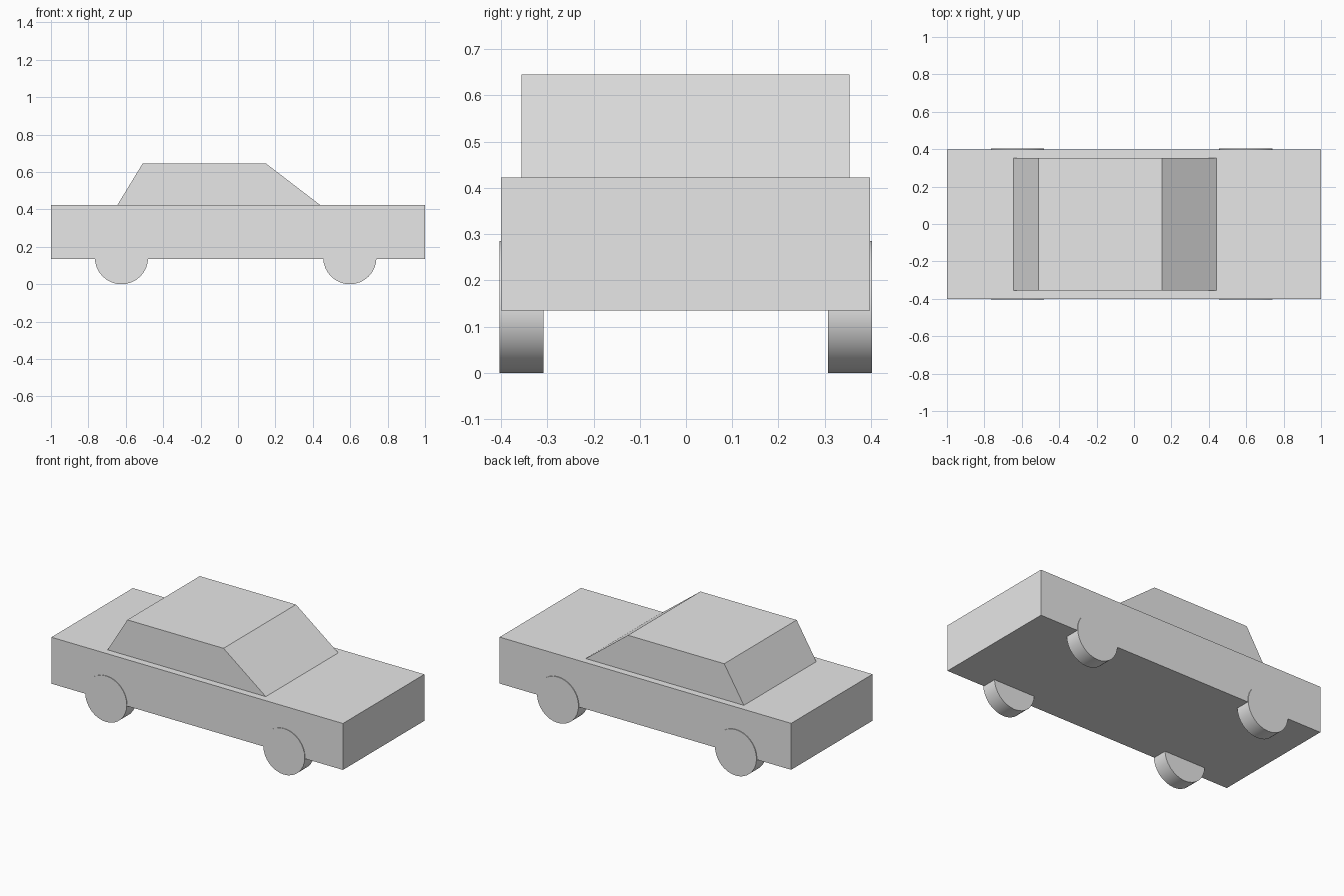
import bpy
import bmesh
from math import pi, radians

cube = bpy.data.objects.get("Cube")
if cube:
    bpy.data.objects.remove(cube, do_unlink=True)

# Single body colour
grey = bpy.data.materials.new("plain_grey")
grey.use_nodes = True
colour = (0.8, 0.8, 0.8, 1)
grey.diffuse_color = colour
grey.node_tree.nodes["Principled BSDF"].inputs["Base Color"].default_value = colour


def extrude_profile(name, profile, y0, y1):
    """Extrude a closed side profile of (x, z) points from y0 to y1."""
    bm = bmesh.new()
    face = bm.faces.new([bm.verts.new((x, y0, z)) for x, z in profile])
    result = bmesh.ops.extrude_face_region(bm, geom=[face])
    verts = [v for v in result["geom"] if isinstance(v, bmesh.types.BMVert)]
    bmesh.ops.translate(bm, verts=verts, vec=(0, y1 - y0, 0))
    bmesh.ops.recalc_face_normals(bm, faces=bm.faces)
    mesh = bpy.data.meshes.new(name)
    bm.to_mesh(mesh)
    bm.free()
    mesh.materials.append(grey)
    obj = bpy.data.objects.new(name, mesh)
    bpy.context.collection.objects.link(obj)
    return obj


def wheel(name, x, y):
    """Smooth-sided disc lying across the car."""
    radius = 0.1425
    bpy.ops.mesh.primitive_cylinder_add(
        vertices=32, radius=radius, depth=0.095,
        location=(x, y, radius), rotation=(pi / 2, 0, 0))
    obj = bpy.context.object
    obj.name = name
    obj.data.materials.append(grey)
    bpy.ops.object.shade_smooth_by_angle(angle=radians(30))


# Lower body and cabin
floor, deck, roof = 0.135, 0.423, 0.645
extrude_profile("lower_body", [(-1, floor), (1, floor), (1, deck), (-1, deck)], -0.4, 0.398)
extrude_profile("cabin", [(-0.645, deck), (0.44, deck), (0.15, roof), (-0.51, roof)], -0.356, 0.354)

# Four wheels, slightly proud of the body sides
for end, x in (("rear", -0.623), ("nose", 0.598)):
    for side, y in (("near", -0.356), ("far", 0.355)):
        wheel(f"{end}_wheel_{side}", x, y)
